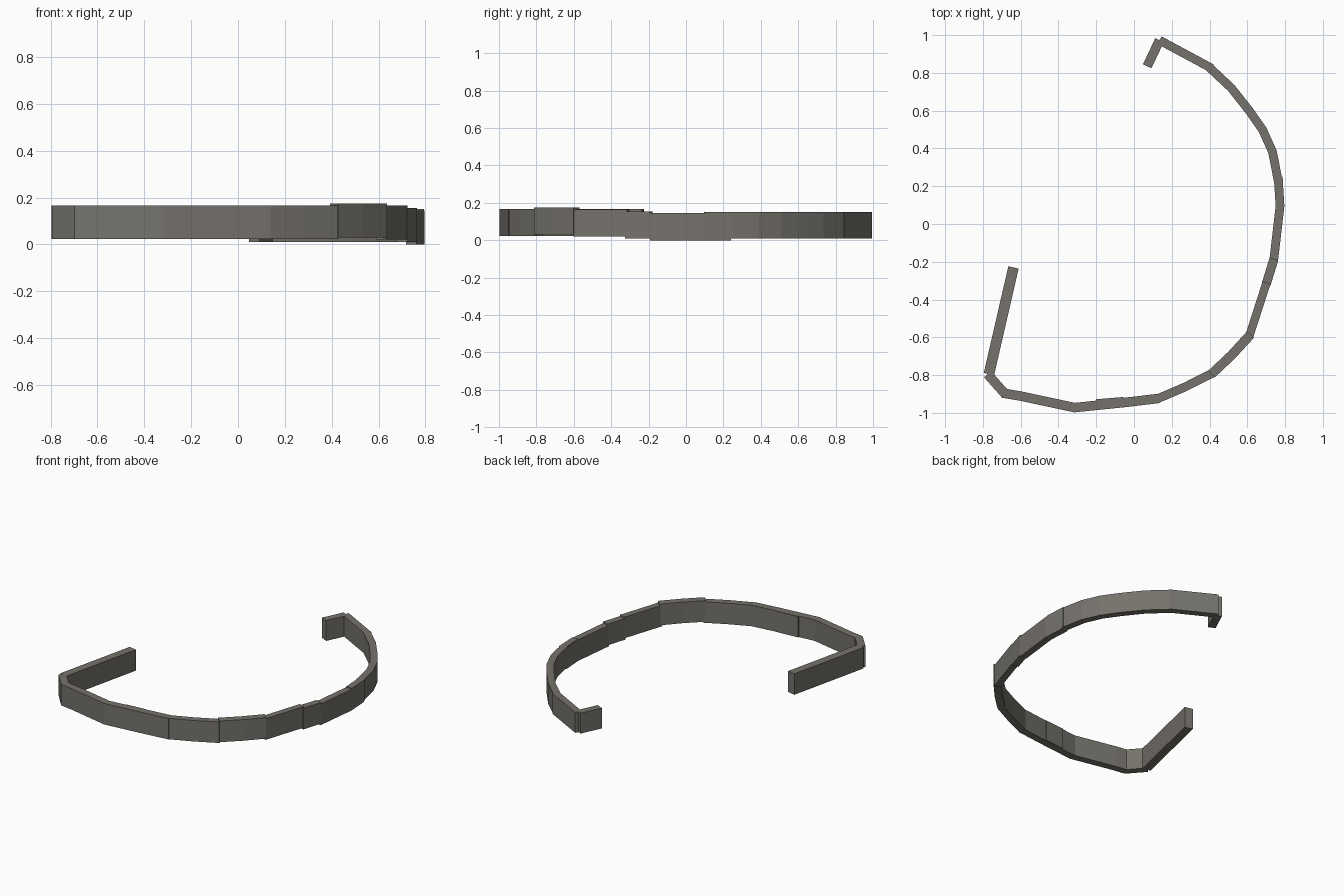
import bpy
import bmesh
from mathutils import Vector

cube = bpy.data.objects.get("Cube")
if cube:
    bpy.data.objects.remove(cube, do_unlink=True)

stone = bpy.data.materials.new("warm_grey_stone")
stone.use_nodes = True
COLOUR = (0.18, 0.17, 0.15, 1)
stone.diffuse_color = COLOUR
stone.node_tree.nodes["Principled BSDF"].inputs["Base Color"].default_value = COLOUR


def wall(name, path, bottom, top, half=0.025):
    """Upright wall of constant thickness, mitred along a plan path."""
    pts = [Vector(p) for p in path]
    dirs = [(b - a).normalized() for a, b in zip(pts, pts[1:])]
    bm = bmesh.new()
    rings = []
    for i, p in enumerate(pts):
        before, after = dirs[max(i - 1, 0)], dirs[min(i, len(dirs) - 1)]
        mid = (before + after).normalized()
        side = Vector((-mid.y, mid.x)) * half / mid.dot(after)
        rings.append([bm.verts.new((*(p + side * s), z))
                      for s, z in ((-1, bottom), (1, bottom), (1, top), (-1, top))])
    for a, b in zip(rings, rings[1:]):
        for k in range(4):
            n = (k + 1) % 4
            bm.faces.new((a[k], a[n], b[n], b[k]))
    bm.faces.new(rings[0])
    bm.faces.new(rings[-1])
    bmesh.ops.recalc_face_normals(bm, faces=bm.faces)
    mesh = bpy.data.meshes.new(name)
    bm.to_mesh(mesh)
    bm.free()
    mesh.materials.append(stone)
    obj = bpy.data.objects.new(name, mesh)
    bpy.context.collection.objects.link(obj)


# Back return and the long curved run
wall("back_return_wall", [(0.07, 0.835), (0.135, 0.973)], 0.01, 0.15)
wall("back_wall", [(0.135, 0.973), (0.41, 0.825)], 0.01, 0.15, 0.023)
wall("back_left_curve", [(0.4, 0.828), (0.515, 0.72), (0.61, 0.6), (0.68, 0.5),
                         (0.733, 0.383), (0.762, 0.235)], 0.01, 0.15, 0.023)

# Left side, stepping down and up again with the ground
wall("left_wall_upper", [(0.765, 0.25), (0.773, 0.098)], 0.01, 0.15, 0.022)
wall("left_wall_low", [(0.764, 0.24), (0.773, 0.095), (0.74, -0.19)], 0.0, 0.145, 0.023)
wall("left_wall_step", [(0.741, -0.185), (0.7, -0.318)], 0.01, 0.155, 0.024)
wall("left_wall_front", [(0.702, -0.31), (0.61, -0.595)], 0.02, 0.165, 0.022)

# Front corner curve and the front run
wall("front_left_curve", [(0.617, -0.585), (0.516, -0.695), (0.41, -0.795)], 0.03, 0.175)
wall("front_left_wall", [(0.418, -0.788), (0.27, -0.863), (0.125, -0.925)], 0.023, 0.167, 0.023)
wall("front_wall", [(0.135, -0.923), (-0.05, -0.945), (-0.315, -0.972), (-0.6, -0.911),
                    (-0.685, -0.897), (-0.775, -0.795)], 0.023, 0.167)
wall("front_wall_patch", [(-0.055, -0.938), (-0.2, -0.95)], 0.024, 0.166, 0.022)

# Straight right-hand return
wall("right_return_wall", [(-0.768, -0.795), (-0.638, -0.23)], 0.023, 0.167, 0.028)
